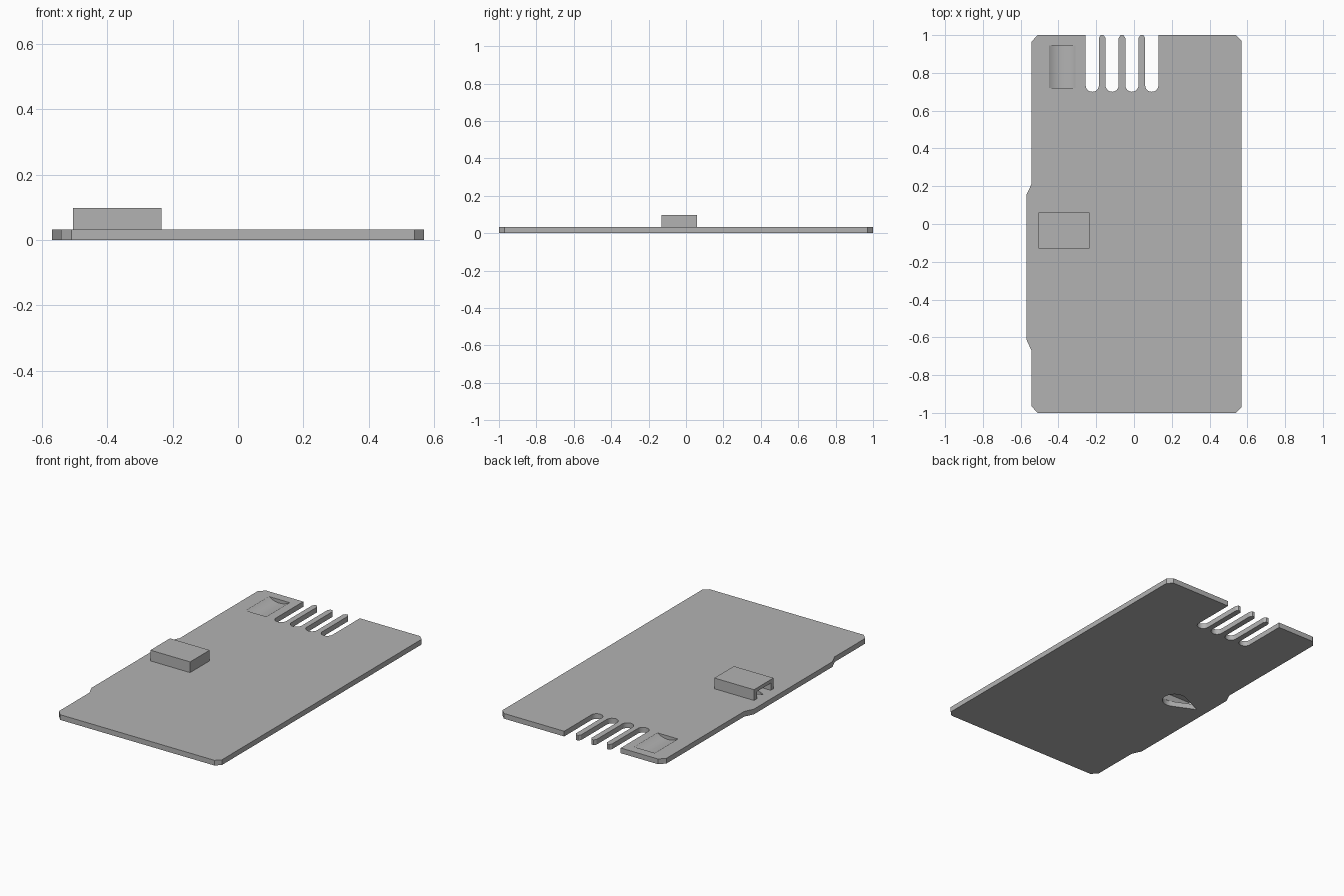
import bpy, bmesh, math
from mathutils import Matrix

cube = bpy.data.objects.get("Cube")
if cube:
    bpy.data.objects.remove(cube, do_unlink=True)

T = 0.032          # board thickness
TOP = 0.098        # top of the cover
grey = bpy.data.materials.new("plain grey")
grey.use_nodes = True
grey.diffuse_color = (0.45, 0.45, 0.45, 1)
grey.node_tree.nodes["Principled BSDF"].inputs["Base Color"].default_value = (0.45, 0.45, 0.45, 1)


def finish(name, bm):
    bmesh.ops.recalc_face_normals(bm, faces=bm.faces)
    mesh = bpy.data.meshes.new(name)
    bm.to_mesh(mesh)
    bm.free()
    obj = bpy.data.objects.new(name, mesh)
    bpy.context.collection.objects.link(obj)
    mesh.materials.append(grey)
    return obj


def prism(name, outline, z0, z1):
    bm = bmesh.new()
    face = bm.faces.new([bm.verts.new((x, y, z0)) for x, y in outline])
    new = bmesh.ops.extrude_face_region(bm, geom=[face])["geom"]
    verts = [v for v in new if isinstance(v, bmesh.types.BMVert)]
    bmesh.ops.translate(bm, vec=(0, 0, z1 - z0), verts=verts)
    return finish(name, bm)


def rect(x0, x1, y0, y1):
    return [(x0, y0), (x1, y0), (x1, y1), (x0, y1)]


def arc(cx, cy, r, a0, a1, n):
    angles = [math.radians(a0 + (a1 - a0) * i / n) for i in range(n + 1)]
    return [(cx + r * math.cos(a), cy + r * math.sin(a)) for a in angles]


def select_only(obj):
    bpy.ops.object.select_all(action='DESELECT')
    obj.select_set(True)
    bpy.context.view_layer.objects.active = obj


def cut(obj, cutter):
    mod = obj.modifiers.new("cut", 'BOOLEAN')
    mod.operation = 'DIFFERENCE'
    mod.solver = 'EXACT'
    mod.object = cutter
    select_only(obj)
    bpy.ops.object.modifier_apply(modifier=mod.name)
    bpy.data.objects.remove(cutter, do_unlink=True)


# Board outline: clipped corners, side tab, and four round-ended slots in the back edge
outline = [(0.57, 0.97), (0.57, -0.97), (0.54, -1), (-0.51, -1), (-0.543, -0.965),
           (-0.543, -0.67), (-0.57, -0.61), (-0.57, 0.155), (-0.543, 0.21),
           (-0.543, 0.965), (-0.51, 1)]
R, PITCH, TIP = 0.035, 0.105, 0.01
for i in range(4):
    cx = -0.221 + PITCH * i
    left_tip = TIP if i > 0 else 0
    right_tip = TIP if i < 3 else 0
    outline.append((cx - R - left_tip, 1))
    if left_tip:
        outline.append((cx - R, 1 - 1.5 * TIP))
    outline += arc(cx, 0.70 + R, R, 180, 360, 16)
    if right_tip:
        outline.append((cx + R, 1 - 1.5 * TIP))
    outline.append((cx + R + right_tip, 1))
outline.append((0.54, 1))
board = prism("board", outline, 0, T)

# Shallow cylindrical thumb recess near the slots
half, depth = 0.07, 0.022
radius = (half ** 2 + depth ** 2) / (2 * depth)
bm = bmesh.new()
place = Matrix.Translation((-0.38, 0.832, T - depth + radius)) @ Matrix.Rotation(math.pi / 2, 4, 'X')
bmesh.ops.create_cone(bm, cap_ends=True, segments=96, radius1=radius, radius2=radius,
                      depth=0.226, matrix=place)
cut(board, finish("recess_cutter", bm))

# Teardrop hole through the board, beneath the cover
hx, hy, hr, tip_x = -0.335, -0.035, 0.07, -0.503
tangent = math.degrees(math.acos(hr / (hx - tip_x)))
teardrop = [(tip_x, hy)] + arc(hx, hy, hr, 180 + tangent, 540 - tangent, 32)
cut(board, prism("hole_cutter", teardrop, -0.1, 0.1))

# Raised cover, hollow and open on its outer side
cover = prism("cover", rect(-0.505, -0.235, -0.13, 0.06), T, TOP)
cut(cover, prism("cover_cutter", rect(-0.6, -0.262, -0.103, 0.033), 0, TOP - 0.022))

for obj in (board, cover):
    select_only(obj)
    bpy.ops.object.shade_smooth_by_angle(angle=math.radians(30))
